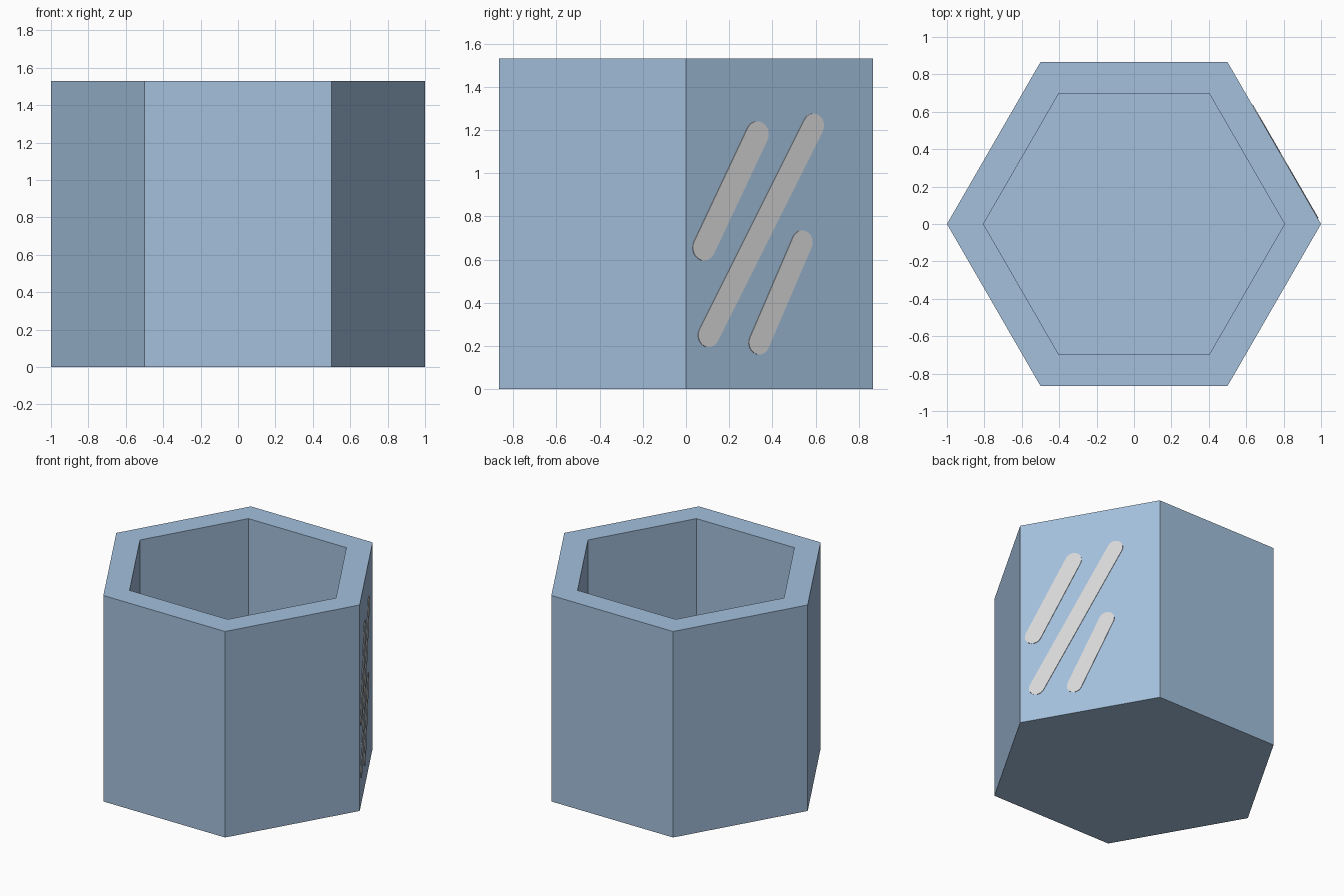
import bpy, bmesh
from math import cos, sin, pi, radians, atan2
from mathutils import Matrix, Vector

cube = bpy.data.objects.get("Cube")
if cube:
    bpy.data.objects.remove(cube, do_unlink=True)


def material(name, rgb):
    mat = bpy.data.materials.new(name)
    mat.use_nodes = True
    mat.diffuse_color = (*rgb, 1)
    mat.node_tree.nodes["Principled BSDF"].inputs["Base Color"].default_value = (*rgb, 1)
    return mat


def add_object(name, bm, mat):
    bmesh.ops.recalc_face_normals(bm, faces=bm.faces)
    mesh = bpy.data.meshes.new(name)
    bm.to_mesh(mesh)
    bm.free()
    mesh.materials.append(mat)
    obj = bpy.data.objects.new(name, mesh)
    bpy.context.collection.objects.link(obj)
    return obj


glass_blue = material("glass_blue", (0.37, 0.53, 0.72))
glint_white = material("glint_white", (0.69, 0.69, 0.69))

HEIGHT, INNER, FLOOR = 1.53, 0.805, 0.17

# Hollow hexagonal cup: outer wall, rim, inner wall, floor
bm = bmesh.new()
rings = []
for radius, z in ((1, 0), (1, HEIGHT), (INNER, HEIGHT), (INNER, FLOOR)):
    rings.append([bm.verts.new((radius * cos(i * pi / 3), radius * sin(i * pi / 3), z))
                  for i in range(6)])
for low, high in zip(rings, rings[1:]):
    for i in range(6):
        j = (i + 1) % 6
        bm.faces.new((low[i], low[j], high[j], high[i]))
bm.faces.new(rings[0])
bm.faces.new(rings[-1])
add_object("hexagonal_cup", bm, glass_blue)

# Frame of the decorated wall: along the wall, up, outward
along = Vector((cos(radians(120)), sin(radians(120)), 0))
up = Vector((0, 0, 1))
outward = along.cross(up)
wall = Matrix((along, up, outward)).transposed().to_4x4()
wall.translation = Vector((1, 0, 0))


# Thin round-ended glint on the wall
def glint(name, start, end, radius, steps=12):
    tilt = atan2(end[1] - start[1], end[0] - start[0])
    bm = bmesh.new()
    outline = []
    for centre, turn in ((end, -pi / 2), (start, pi / 2)):
        for k in range(steps + 1):
            a = tilt + turn + pi * k / steps
            outline.append(bm.verts.new((centre[0] + radius * cos(a),
                                         centre[1] + radius * sin(a), 0)))
    face = bm.faces.new(outline)
    top = bmesh.ops.extrude_face_region(bm, geom=[face])["geom"]
    bmesh.ops.translate(bm, vec=(0, 0, 0.004),
                        verts=[v for v in top if isinstance(v, bmesh.types.BMVert)])
    bm.transform(wall)
    add_object(name, bm, glint_white)


glint("upper_glint", (0.095, 0.655), (0.38, 1.18), 0.06)
glint("long_glint", (0.12, 0.25), (0.68, 1.22), 0.056)
glint("lower_glint", (0.39, 0.215), (0.62, 0.68), 0.055)
